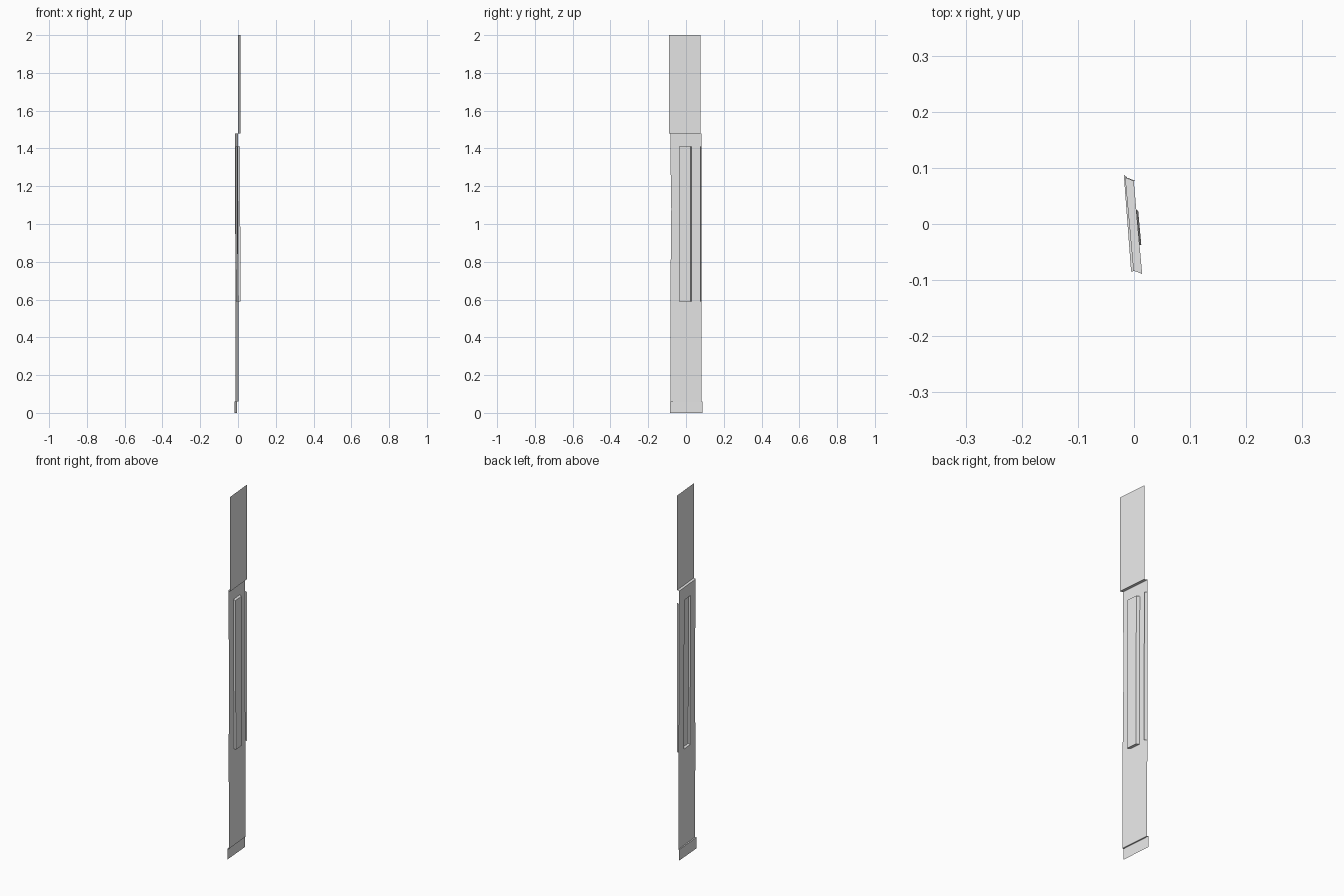
import bpy
import bmesh
from mathutils import Vector

cube = bpy.data.objects.get("Cube")
if cube:
    bpy.data.objects.remove(cube, do_unlink=True)

grey = bpy.data.materials.new("plain grey")
grey.use_nodes = True
grey.diffuse_color = (0.8, 0.8, 0.8, 1)
grey.node_tree.nodes["Principled BSDF"].inputs["Base Color"].default_value = (0.8, 0.8, 0.8, 1)

RAISE = Vector((0.0155, -0.006, 0))     # direction of every raised fold
BACK_X, FRONT_X = -0.016, -0.001        # sheet is turned slightly about z
HALF = 0.083
STEP, LIP, TOP = 1.48, 0.06, 2.0
PANEL_LOW, PANEL_HIGH = 0.59, 1.41


def on_sheet(y, z):
    """Point on the slightly leaning main sheet."""
    t = (y + HALF) / (2 * HALF)
    lean = 0.004 * (STEP - z) / STEP
    return Vector((FRONT_X + (BACK_X - FRONT_X) * t + lean, y, z))


def finish(name, bm):
    mesh = bpy.data.meshes.new(name)
    bm.to_mesh(mesh)
    bm.free()
    mesh.materials.append(grey)
    obj = bpy.data.objects.new(name, mesh)
    bpy.context.collection.objects.link(obj)


def strip(name, rows):
    """Skin of quads between successive point pairs."""
    bm = bmesh.new()
    verts = [[bm.verts.new(p) for p in row] for row in rows]
    for a, b in zip(verts, verts[1:]):
        bm.faces.new((a[0], a[1], b[1], b[0]))
    finish(name, bm)


# Main sheet with an embossed panel and an edge flange
ys = [-HALF, -0.031, 0.03, HALF]
zs = [LIP, PANEL_LOW, 1.08, PANEL_HIGH, STEP]
bm = bmesh.new()
grid = [[bm.verts.new(on_sheet(y, z)) for y in ys] for z in zs]
cells = {}
for r in range(len(zs) - 1):
    for c in range(len(ys) - 1):
        cells[r, c] = bm.faces.new((grid[r][c], grid[r][c + 1],
                                    grid[r + 1][c + 1], grid[r + 1][c]))
grid[2][0].co.y += 0.005                # front edge bows inward

middle = [cells[1, 1], cells[2, 1]]
raised = bmesh.ops.extrude_face_region(bm, geom=middle)["geom"]
bmesh.ops.translate(bm, vec=RAISE * 1.05,
                    verts=[v for v in raised if isinstance(v, bmesh.types.BMVert)])
old = [f for f in middle if f.is_valid]
if old:
    bmesh.ops.delete(bm, geom=old, context='FACES')

rim = [grid[r][-1] for r in (1, 2, 3)]
folded = [bm.verts.new(v.co + RAISE) for v in rim]
for i in range(2):
    bm.faces.new((rim[i], folded[i], folded[i + 1], rim[i + 1]))
finish("main_sheet", bm)

# Upper plate, joined by a narrow ledge
edge = [on_sheet(-HALF, STEP), on_sheet(HALF, STEP)]
ledge = [p + RAISE for p in edge]
strip("upper_plate", [edge, ledge, [Vector((p.x, p.y, TOP)) for p in ledge]])

# Lower lip, set back from the main sheet
edge = [on_sheet(-HALF, LIP), on_sheet(HALF, LIP)]
inset = [edge[0] + Vector((-0.008, -0.002, 0)), edge[1] + Vector((-0.006, 0.005, 0))]
strip("lower_lip", [edge, inset, [Vector((p.x, p.y, 0)) for p in inset]])
